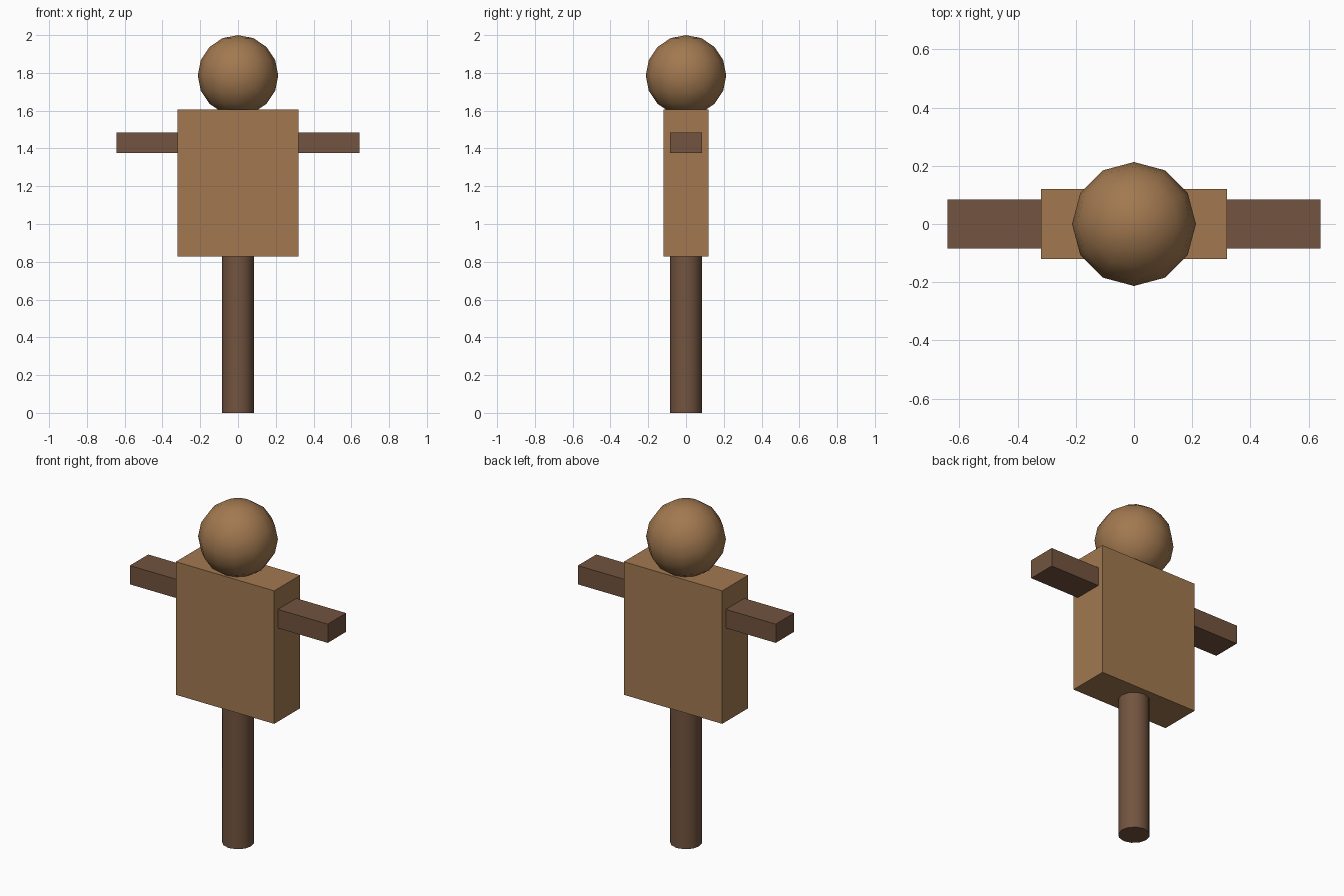
import bpy
import math

if "Cube" in bpy.data.objects:
    bpy.data.objects.remove(bpy.data.objects["Cube"])


def material(name, rgb):
    mat = bpy.data.materials.new(name)
    mat.diffuse_color = (*rgb, 1.0)
    mat.use_nodes = True
    mat.node_tree.nodes["Principled BSDF"].inputs["Base Color"].default_value = mat.diffuse_color
    return mat


straw = material("straw", (0.36, 0.19, 0.08))
wood = material("dark_wood", (0.17, 0.088, 0.05))


def finish(name, mat):
    obj = bpy.context.object
    obj.name = name
    obj.data.materials.append(mat)
    return obj


def box(name, size, z, mat):
    bpy.ops.mesh.primitive_cube_add(size=1, location=(0, 0, z))
    obj = finish(name, mat)
    obj.scale = size
    bpy.ops.object.transform_apply(location=False, rotation=False, scale=True)
    return obj


# Upright post, tucked slightly into the body
post_height = 0.85
bpy.ops.mesh.primitive_cylinder_add(vertices=12, radius=0.085, depth=post_height,
                                    location=(0, 0, post_height / 2))
finish("post", wood)
bpy.ops.object.shade_smooth_by_angle(angle=math.radians(40))

# Boxy body and the crossbar running through it as arms
box("body", (0.638, 0.24, 0.78), 1.217, straw)
box("arm_crossbar", (1.284, 0.17, 0.11), 1.43, wood)

# Round low-poly head with smooth shading
bpy.ops.mesh.primitive_uv_sphere_add(segments=12, ring_count=8, radius=0.213,
                                     location=(0, 0, 1.787))
finish("head", straw)
bpy.ops.object.shade_smooth()
